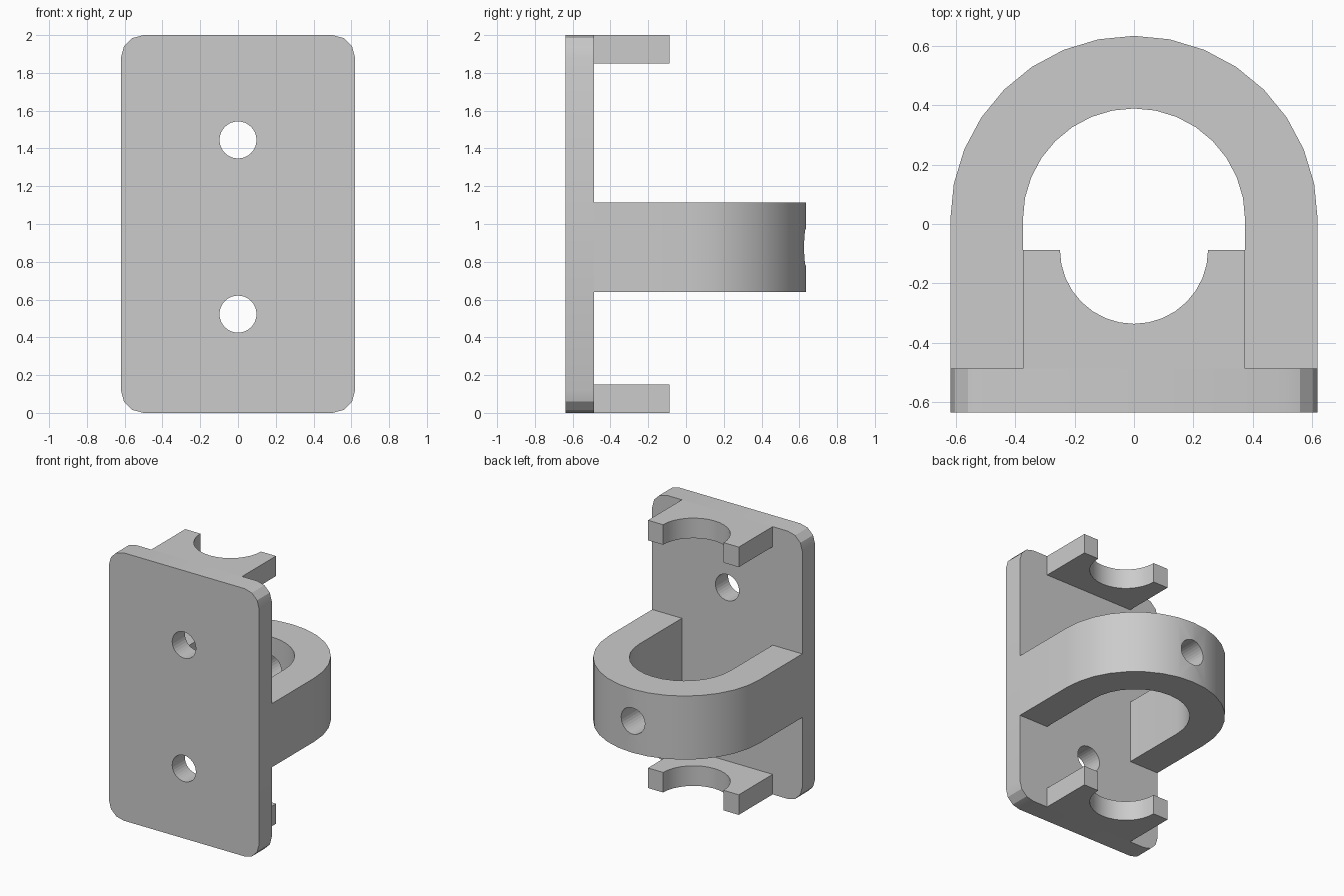
import bpy, bmesh
from math import sin, cos, pi, radians
from mathutils import Matrix, Vector

if "Cube" in bpy.data.objects:
    bpy.data.objects.remove(bpy.data.objects["Cube"])

HALF_W, HEIGHT = 0.62, 2.0
FRONT, PLATE_BACK = -0.637, -0.487
HOLE_R = 0.098

grey = bpy.data.materials.new("light_grey")
grey.use_nodes = True
grey.diffuse_color = (0.6, 0.6, 0.6, 1)
grey.node_tree.nodes["Principled BSDF"].inputs["Base Color"].default_value = (0.6, 0.6, 0.6, 1)


def arc(cx, cy, r, start, end, steps):
    angles = [radians(start + (end - start) * i / steps) for i in range(steps + 1)]
    return [(cx + r * cos(a), cy + r * sin(a)) for a in angles]


def extrude(name, outline, depth, matrix):
    """Extrude a flat outline along its local z and place it."""
    bm = bmesh.new()
    face = bm.faces.new([bm.verts.new((x, y, 0)) for x, y in outline])
    moved = bmesh.ops.extrude_face_region(bm, geom=[face])["geom"]
    bmesh.ops.translate(bm, vec=(0, 0, depth),
                        verts=[v for v in moved if isinstance(v, bmesh.types.BMVert)])
    bm.transform(matrix)
    bmesh.ops.recalc_face_normals(bm, faces=bm.faces)
    mesh = bpy.data.meshes.new(name)
    bm.to_mesh(mesh)
    bm.free()
    obj = bpy.data.objects.new(name, mesh)
    bpy.context.collection.objects.link(obj)
    mesh.materials.append(grey)
    return obj


def upright(y, z=0):
    """Outline x, y becomes world x, z; extrusion runs towards -y."""
    return Matrix.Translation((0, y, z)) @ Matrix.Rotation(pi / 2, 4, "X")


def drill(target, name, y, z, depth):
    cutter = extrude(name, arc(0, 0, HOLE_R, 0, 348.75, 31), depth, upright(y, z))
    cutter.hide_render = True
    cutter.hide_set(True)
    cutter.display_type = "WIRE"
    mod = target.modifiers.new(name, "BOOLEAN")
    mod.operation, mod.solver, mod.object = "DIFFERENCE", "EXACT", cutter


def smooth(obj):
    bpy.ops.object.select_all(action="DESELECT")
    obj.select_set(True)
    bpy.context.view_layer.objects.active = obj
    bpy.ops.object.shade_smooth_by_angle(angle=radians(25))


# Back plate with rounded corners and two screw holes
R = 0.12
plate_outline = []
for i, (x, z) in enumerate([(1, 1), (-1, 1), (-1, 0), (1, 0)]):
    cx = x * (HALF_W - R)
    cz = HEIGHT - R if z else R
    plate_outline += arc(cx, cz, R, 90 * i, 90 * i + 90, 3)
plate = extrude("mounting_plate", plate_outline, PLATE_BACK - FRONT, upright(PLATE_BACK))
smooth(plate)
drill(plate, "upper_screw_cutter", -0.4, 1.445, 0.4)
drill(plate, "lower_screw_cutter", -0.4, 0.523, 0.4)

# U-shaped loop with a hole through its far end
RING_Y = 0.015
loop_outline = ([(HALF_W, PLATE_BACK)] + arc(0, RING_Y, HALF_W, 0, 180, 16)
                + [(-HALF_W, PLATE_BACK), (-0.375, PLATE_BACK)]
                + arc(0, RING_Y, 0.375, 180, 0, 16) + [(0.375, PLATE_BACK)])
loop = extrude("holder_loop", loop_outline, 0.475, Matrix.Translation((0, 0, 0.64)))
smooth(loop)
drill(loop, "loop_hole_cutter", 0.8, 0.877, 0.6)

# Top and bottom cradles with half-round notches
TIP = -0.087
cradle_outline = ([(-0.375, PLATE_BACK), (0.375, PLATE_BACK), (0.375, TIP)]
                  + arc(0, TIP, 0.25, 0, -180, 16) + [(-0.375, TIP)])
for name, z in (("lower_cradle", 0), ("upper_cradle", HEIGHT - 0.15)):
    smooth(extrude(name, cradle_outline, 0.15, Matrix.Translation((0, 0, z))))
